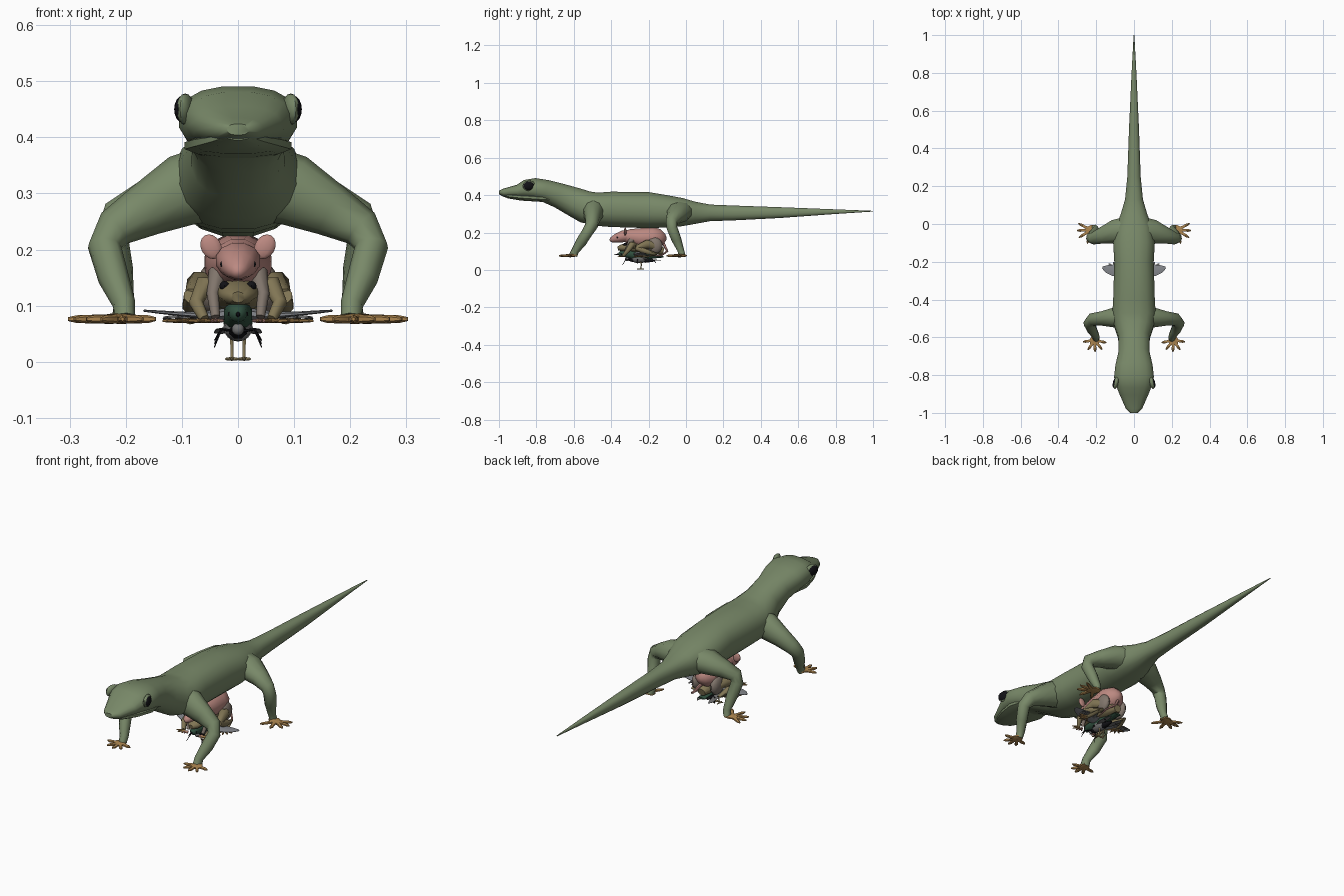
import bpy, bmesh, math
from mathutils import Vector, Matrix, Euler

MATS = {}
COLORS = {"green": (0.19, 0.25, 0.14), "tan": (0.42, 0.24, 0.08), "black": (0.006, 0.006, 0.008),
          "pink": (0.50, 0.25, 0.22), "fur": (0.22, 0.18, 0.15), "olive": (0.22, 0.18, 0.09),
          "dark_green": (0.03, 0.08, 0.05), "grey": (0.17, 0.17, 0.17), "horn": (0.45, 0.36, 0.18),
          "wing": (0.24, 0.25, 0.27)}
for key, rgb in COLORS.items():
    MATS[key] = bpy.data.materials.new(key)
    MATS[key].diffuse_color = (*rgb, 1)


def finish(bm, name, mat):
    bmesh.ops.recalc_face_normals(bm, faces=bm.faces)
    me = bpy.data.meshes.new(name)
    bm.to_mesh(me)
    bm.free()
    ob = bpy.data.objects.new(name, me)
    bpy.context.collection.objects.link(ob)
    me.materials.append(MATS[mat])
    bpy.ops.object.select_all(action='DESELECT')
    ob.select_set(True)
    bpy.context.view_layer.objects.active = ob
    bpy.ops.object.shade_smooth_by_angle(angle=math.radians(50))
    return ob


def tube(name, secs, mat, n=8, p=2.0, flip=1):
    """Loft of (x, y, z, half width, half height) sections along a path."""
    bm = bmesh.new()
    pts = [Vector((s[0] * flip, s[1], s[2])) for s in secs]
    rings, prev, side = [], None, None
    for i, s in enumerate(secs):
        t = (pts[min(i + 1, len(pts) - 1)] - pts[max(i - 1, 0)]).normalized()
        if prev is None:
            side = t.cross(Vector((0, 0, 1)))
            side = side.normalized() if side.length > 0.05 else Vector((1, 0, 0))
        else:
            side = prev.rotation_difference(t) @ side
        prev = t
        up = side.cross(t).normalized()
        ring = []
        for k in range(n):
            a = 2 * math.pi * (k + 0.5) / n
            c, d = math.cos(a), math.sin(a)
            c = math.copysign(abs(c) ** (2 / p), c)
            d = math.copysign(abs(d) ** (2 / p), d)
            ring.append(bm.verts.new(pts[i] + side * c * s[3] + up * d * s[4]))
        rings.append(ring)
    for a, b in zip(rings, rings[1:]):
        for k in range(n):
            bm.faces.new((a[k], a[(k + 1) % n], b[(k + 1) % n], b[k]))
    bm.faces.new(rings[0])
    bm.faces.new(rings[-1])
    return finish(bm, name, mat)


def ball(name, loc, size, mat, rot=(0, 0, 0), seg=12, rows=8):
    bm = bmesh.new()
    m = Matrix.Translation(loc) @ Euler(rot).to_matrix().to_4x4() @ Matrix.Diagonal((*size, 1))
    bmesh.ops.create_uvsphere(bm, u_segments=seg, v_segments=rows, radius=1, matrix=m)
    return finish(bm, name, mat)


def foot(name, x, y, z, angles, length, r, mat, flip):
    """Flat toes fanned out from one point."""
    for i, a in enumerate(angles):
        c, s = math.cos(math.radians(a)), math.sin(math.radians(a))
        q = [(x + c * length * f, y + s * length * f, z, r * w, r * h)
             for f, w, h in ((0, 1.5, 1), (0.5, 0.9, 0.9), (0.8, 1, 0.8), (1, 0.35, 0.4))]
        tube(f"{name}_toe_{i}", q, mat, 6, 2, flip)


# Lizard trunk: y, top z, bottom z, half width
profile = [(-1, .424, .404, .02), (-.975, .435, .392, .045), (-.9, .456, .385, .078),
           (-.86, .482, .38, .094), (-.81, .492, .373, .107), (-.75, .483, .36, .10),
           (-.68, .466, .33, .083), (-.6, .444, .285, .085), (-.54, .425, .25, .106),
           (-.48, .415, .235, .117), (-.4, .42, .228, .112), (-.2, .417, .222, .106),
           (-.1, .40, .225, .112), (-.02, .385, .232, .10), (.05, .365, .245, .072),
           (.13, .35, .26, .048), (.25, .345, .264, .036), (.5, .336, .277, .027),
           (.8, .324, .299, .013), (1, .316, .312, .002)]
tube("lizard_body", [(0, y, (a + b) / 2, w, (a - b) / 2) for y, a, b, w in profile],
     "green", 16, 2.35)
# Jaw
tube("lizard_lower_jaw", [(0, -.985, .403, .022, .008), (0, -.95, .396, .05, .014),
                          (0, -.88, .39, .08, .02), (0, -.8, .385, .098, .02),
                          (0, -.72, .38, .08, .02)], "green", 12, 2.3)

for f, sd in ((1, "right"), (-1, "left")):
    # Lizard eyes
    ball("lizard_eyelid_" + sd, (f * .094, -.838, .45), (.014, .037, .028), "green", (0, 0, f * .25))
    ball("lizard_eye_" + sd, (f * .099, -.84, .45), (.013, .031, .024), "black", (0, 0, f * .25))
    # Lizard legs and feet
    tube("lizard_front_leg_" + sd,
         [(.02, -.49, .325, .06, .07), (.10, -.495, .305, .055, .064), (.165, -.50, .27, .04, .048),
          (.22, -.505, .238, .034, .036), (.238, -.525, .205, .03, .03),
          (.222, -.56, .15, .029, .027), (.203, -.592, .103, .021, .02),
          (.203, -.603, .078, .023, .018)], "green", 10, 2, f)
    tube("lizard_hind_leg_" + sd,
         [(.02, -.03, .315, .075, .06), (.10, -.04, .305, .066, .055), (.165, -.06, .282, .046, .04),
          (.215, -.077, .258, .032, .032), (.225, -.075, .225, .029, .029),
          (.213, -.052, .165, .027, .026), (.203, -.028, .105, .018, .018),
          (.208, -.022, .078, .019, .017)], "green", 10, 2, f)
    tube("lizard_front_palm_" + sd, [(.203, -.588, .078, .016, .008), (.207, -.612, .078, .028, .009),
                                    (.212, -.638, .076, .022, .006)], "tan", 8, 2, f)
    tube("lizard_hind_palm_" + sd, [(.195, -.022, .078, .016, .008), (.22, -.03, .078, .028, .009),
                                   (.25, -.038, .076, .02, .006)], "tan", 8, 2, f)
    foot("lizard_front_foot_" + sd, .208, -.615, .076, (-168, -128, -92, -55, -8), .063, .0085, "tan", f)
    foot("lizard_hind_foot_" + sd, .228, -.032, .076, (-125, -75, -32, -2, 28), .075, .0085, "tan", f)

    # Mouse ears, eyes, legs
    ball("mouse_ear_" + sd, (f * .048, -.325, .205), (.018, .007, .023), "pink", (0, f * .5, 0))
    ball("mouse_eye_" + sd, (f * .025, -.367, .174), (.007, .007, .007), "black", (0, 0, 0), 8, 6)
    tube("mouse_front_leg_" + sd, [(.035, -.29, .16, .018, .018), (.045, -.31, .12, .011, .011),
                                   (.04, -.33, .08, .008, .008)], "fur", 8, 2, f)
    ball("mouse_thigh_" + sd, (f * .05, -.17, .13), (.022, .045, .045), "fur")
    foot("mouse_foot_" + sd, .04, -.335, .073, (-125, -90, -55), .025, .004, "pink", f)

    # Frog legs and feet
    tube("frog_front_leg_" + sd, [(.03, -.28, .13, .02, .02), (.062, -.29, .135, .018, .018),
                                  (.075, -.31, .105, .013, .013), (.06, -.335, .076, .009, .009)],
         "olive", 8, 2, f)
    tube("frog_thigh_" + sd, [(.035, -.15, .12, .024, .024), (.07, -.21, .138, .024, .024),
                              (.082, -.265, .118, .013, .013)], "olive", 8, 2, f)
    tube("frog_shin_" + sd, [(.083, -.27, .118, .014, .014), (.082, -.22, .10, .018, .016),
                             (.07, -.155, .082, .010, .010), (.085, -.2, .074, .009, .007),
                             (.09, -.24, .073, .009, .005)], "olive", 8, 2, f)
    foot("frog_front_foot_" + sd, .06, -.335, .073, (-150, -110, -70, -25), .032, .004, "tan", f)
    foot("frog_hind_foot_" + sd, .09, -.235, .073, (-125, -95, -65, -35, -5), .045, .004, "tan", f)
    ball("frog_eye_" + sd, (f * .024, -.325, .135), (.009, .011, .009), "black", (0, 0, 0), 8, 6)

    # Bird wings and legs, feathers fanned toward the tail
    tube("bird_wing_" + sd, [(.012, -.255, .086, .026, .012), (.06, -.25, .083, .034, .007),
                             (.11, -.245, .086, .033, .004), (.145, -.238, .089, .022, .003),
                             (.167, -.23, .091, .006, .002)], "wing", 8, 2, f)
    for i in range(4):
        x = .05 + i * .022
        tube(f"bird_feather_{sd}_{i}", [(x, -.25, .08, .011, .003), (x + .008, -.22, .079, .01, .003),
                                       (x + .016, -.185 - i * .008, .077, .003, .002)], "grey", 6, 2, f)
    tube("bird_leg_" + sd, [(.011, -.245, .05, .005, .005), (.011, -.238, .028, .003, .003),
                            (.011, -.243, .005, .003, .003)], "horn", 6, 2, f)
    foot("bird_foot_" + sd, .011, -.243, .005, (-130, -90, -50, 90), .018, .0033, "horn", f)
    ball("bird_eye_" + sd, (f * .014, -.345, .085), (.004, .005, .005), "black", (0, 0, 0), 8, 6)

    # Insect legs
    for i, y in enumerate((-.30, -.26, -.20)):
        e = y + (i - 1) * .04
        tube(f"insect_leg_{sd}_{i}", [(.01, y, .055, .003, .003), (.03, (y + e) / 2, .058, .0025, .0025),
                                     (.042, e, .026 + i * .006, .001, .001)], "black", 5, 2, f)
    tube("insect_wing_" + sd, [(.008, -.27, .062, .005, .002), (.025, -.21, .058, .016, .002),
                               (.032, -.15, .052, .012, .002), (.03, -.13, .05, .003, .001)],
         "grey", 8, 2, f)

# Mouse body, head, tail
tube("mouse_body", [(0, -.34, .18, .026, .026), (0, -.30, .178, .046, .042), (0, -.25, .172, .054, .052),
                    (0, -.18, .172, .062, .06), (0, -.14, .17, .052, .05), (0, -.115, .168, .028, .028),
                    (0, -.105, .167, .008, .008)], "pink", 12)
tube("mouse_head", [(0, -.408, .158, .006, .006), (0, -.398, .161, .017, .015), (0, -.37, .17, .03, .026),
                    (0, -.335, .18, .041, .033), (0, -.30, .182, .036, .033)], "pink", 12)
tube("mouse_tail", [(0, -.12, .14, .008, .008), (.03, -.10, .10, .006, .006), (.06, -.13, .078, .005, .005),
                    (.05, -.2, .074, .002, .002)], "pink", 6)
# Frog trunk
tube("frog_body", [(0, -.365, .115, .012, .01), (0, -.345, .118, .03, .018), (0, -.31, .123, .038, .024),
                   (0, -.25, .122, .048, .034), (0, -.18, .115, .046, .034), (0, -.12, .10, .02, .018)],
     "olive", 10)
# Bird trunk, beak, tail
tube("bird_body", [(0, -.36, .085, .006, .006), (0, -.35, .086, .016, .016), (0, -.325, .088, .02, .02),
                   (0, -.29, .085, .026, .028), (0, -.24, .075, .027, .027), (0, -.19, .073, .015, .014),
                   (0, -.12, .07, .02, .004)], "dark_green", 10)
tube("bird_beak", [(0, -.357, .085, .005, .005), (0, -.385, .08, .001, .001)], "black", 6)
ball("bird_belly", (0, -.25, .062), (.026, .05, .026), "grey")
# Insect trunk
ball("insect_head", (0, -.315, .058), (.011, .011, .011), "grey")
tube("insect_body", [(0, -.31, .058, .008, .008), (0, -.285, .056, .017, .016), (0, -.255, .054, .012, .012),
                     (0, -.215, .052, .017, .015), (0, -.165, .049, .004, .004)], "black", 8)
